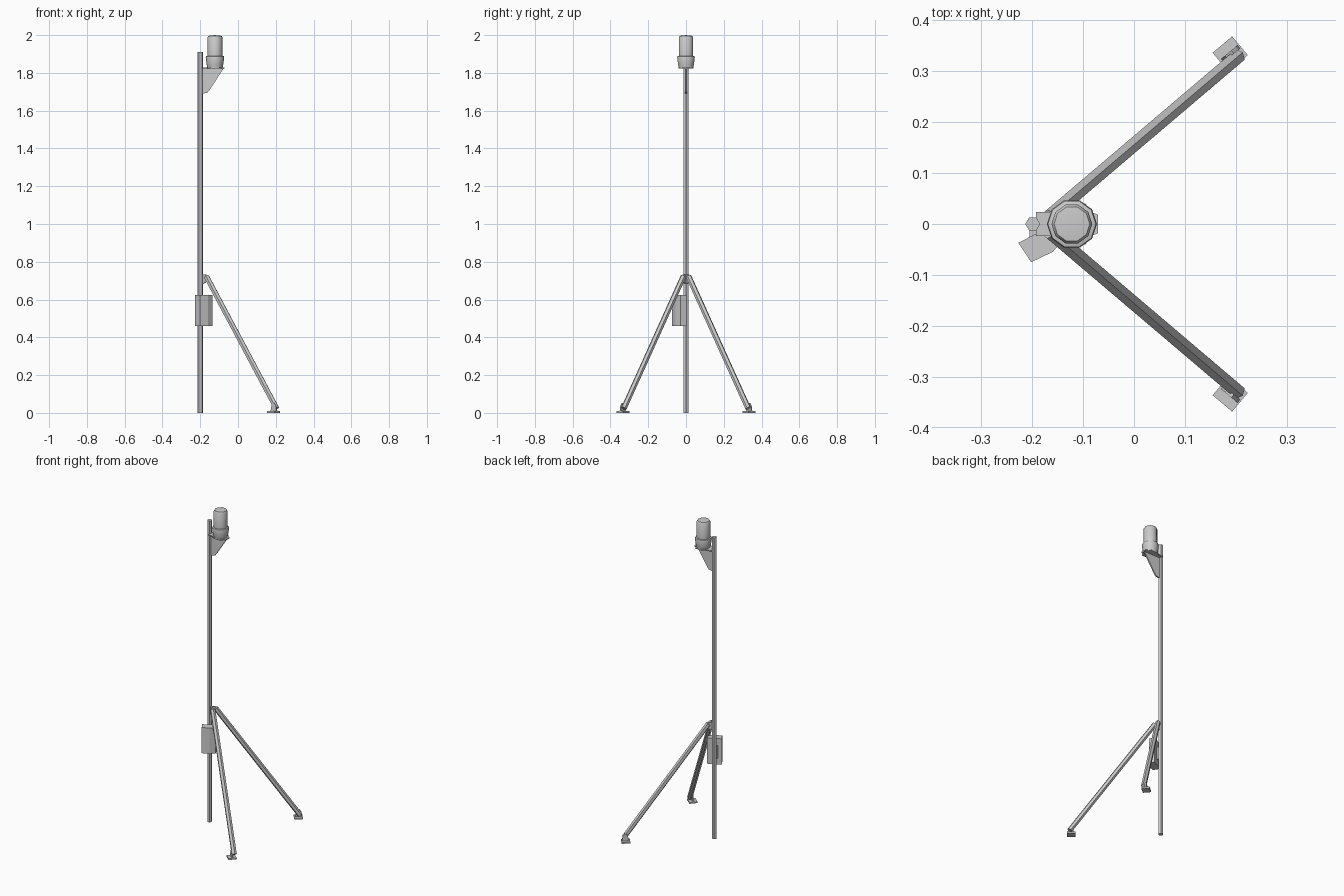
import bpy, bmesh, math
from mathutils import Vector, Matrix

if "Cube" in bpy.data.objects:
    bpy.data.objects.remove(bpy.data.objects["Cube"])


def finish(name, bm, smooth=None):
    bmesh.ops.recalc_face_normals(bm, faces=bm.faces)
    me = bpy.data.meshes.new(name)
    bm.to_mesh(me)
    bm.free()
    ob = bpy.data.objects.new(name, me)
    bpy.context.collection.objects.link(ob)
    if smooth:
        bpy.ops.object.select_all(action='DESELECT')
        bpy.context.view_layer.objects.active = ob
        ob.select_set(True)
        bpy.ops.object.shade_smooth_by_angle(angle=math.radians(smooth))
    return ob


def prism(name, pts, direction, matrix=None):
    """Extrude a closed 3D polygon along a vector."""
    bm = bmesh.new()
    f = bm.faces.new([bm.verts.new(p) for p in pts])
    r = bmesh.ops.extrude_face_region(bm, geom=[f], use_keep_orig=True)
    vs = [v for v in r['geom'] if isinstance(v, bmesh.types.BMVert)]
    bmesh.ops.translate(bm, verts=vs, vec=direction)
    if matrix:
        bm.transform(matrix)
    return finish(name, bm)


def rod(name, a, b, radius, sides=6):
    a, b = Vector(a), Vector(b)
    d = b - a
    bm = bmesh.new()
    rot = d.to_track_quat('Z', 'Y').to_matrix().to_4x4()
    if abs(d.x) + abs(d.y) < 1e-6:
        rot = Matrix.Rotation(math.radians(90), 4, 'Z')
    bmesh.ops.create_cone(bm, cap_ends=True, segments=sides, radius1=radius,
                          radius2=radius, depth=d.length,
                          matrix=Matrix.Translation((a + b) / 2) @ rot)
    return finish(name, bm)


def lathe(name, profile, cx, sides):
    """Stack of rings (radius, z), capped at both ends by a centre point."""
    bm = bmesh.new()
    rings = [[bm.verts.new((cx + r * math.cos(2 * math.pi * i / sides),
                            r * math.sin(2 * math.pi * i / sides), z))
              for i in range(sides)] for r, z in profile[:-1]]
    tip = bm.verts.new((cx, 0, profile[-1][1]))
    bm.faces.new(rings[0])
    for i in range(sides):
        j = (i + 1) % sides
        for lo, hi in zip(rings, rings[1:]):
            bm.faces.new((lo[i], lo[j], hi[j], hi[i]))
        bm.faces.new((rings[-1][i], rings[-1][j], tip))
    return finish(name, bm, 50)


# Main upright pole
rod("pole", (-0.199, 0, 0), (-0.199, 0, 1.91), 0.0145)

# Lamp bracket: gusset and top plate
gusset = [(-0.19, 1.825), (-0.075, 1.825), (-0.15, 1.71), (-0.162, 1.695), (-0.19, 1.69)]
prism("bracket_gusset", [(x, -0.004, z) for x, z in gusset], (0, 0.008, 0))
half = [(-0.192, 0.024), (-0.165, 0.024), (-0.145, 0.04), (-0.095, 0.04),
        (-0.085, 0.024), (-0.071, 0.018)]
outline = half + [(x, -y) for x, y in reversed(half)]
prism("bracket_plate", [(x, y, 1.822) for x, y in outline], (0, 0, 0.007))

# Lamp: flared collar, body and shallow domed cap
lathe("lamp", [(0.041, 1.829), (0.044, 1.845), (0.049, 1.88), (0.047, 1.888), (0.04, 1.89),
               (0.04, 1.988), (0.035, 1.996), (0, 2.0)], -0.122, 10)

# Control box hung beside the pole
box = [(-0.227, -0.037), (-0.202, -0.075), (-0.160, -0.055), (-0.136, -0.030), (-0.150, 0.003)]
prism("control_box", [(x, y, 0.46) for x, y in box], (0, 0, 0.163))
prism("box_mount", [(-0.205, -0.03, 0.5), (-0.185, -0.02, 0.5), (-0.192, 0, 0.5),
                    (-0.206, 0, 0.5)], (0, 0, 0.08))

# Legs, pivots and feet, mirrored in y
for s, side in ((1, "back"), (-1, "front")):
    rod(side + "_leg", (-0.167, s * 0.014, 0.722), (0.204, s * 0.329, 0.024), 0.0155)
    turn = Matrix.Rotation(s * math.radians(40), 4, 'Z')
    # Hinge lug on the pole
    lug = [(-0.005, 0.68), (0.03, 0.695), (0.034, 0.715), (0.022, 0.733), (-0.005, 0.733)]
    prism(side + "_hinge_lug", [(x, -0.004, z) for x, z in lug], (0, 0.008, 0),
          Matrix.Translation((-0.188, 0, 0)) @ turn)
    # Foot plate and upright tab
    place = Matrix.Translation((0.189, s * 0.334, 0)) @ turn
    prism(side + "_foot_plate", [(-0.025, -0.024, 0), (0.025, -0.024, 0),
                                 (0.025, 0.024, 0), (-0.025, 0.024, 0)],
          (0, 0, 0.009), place)
    tab = [(-0.02, 0.008), (0.022, 0.008), (0.018, 0.035), (0.006, 0.053), (-0.010, 0.045)]
    prism(side + "_foot_tab", [(x, -0.004, z) for x, z in tab], (0, 0.008, 0), place)
